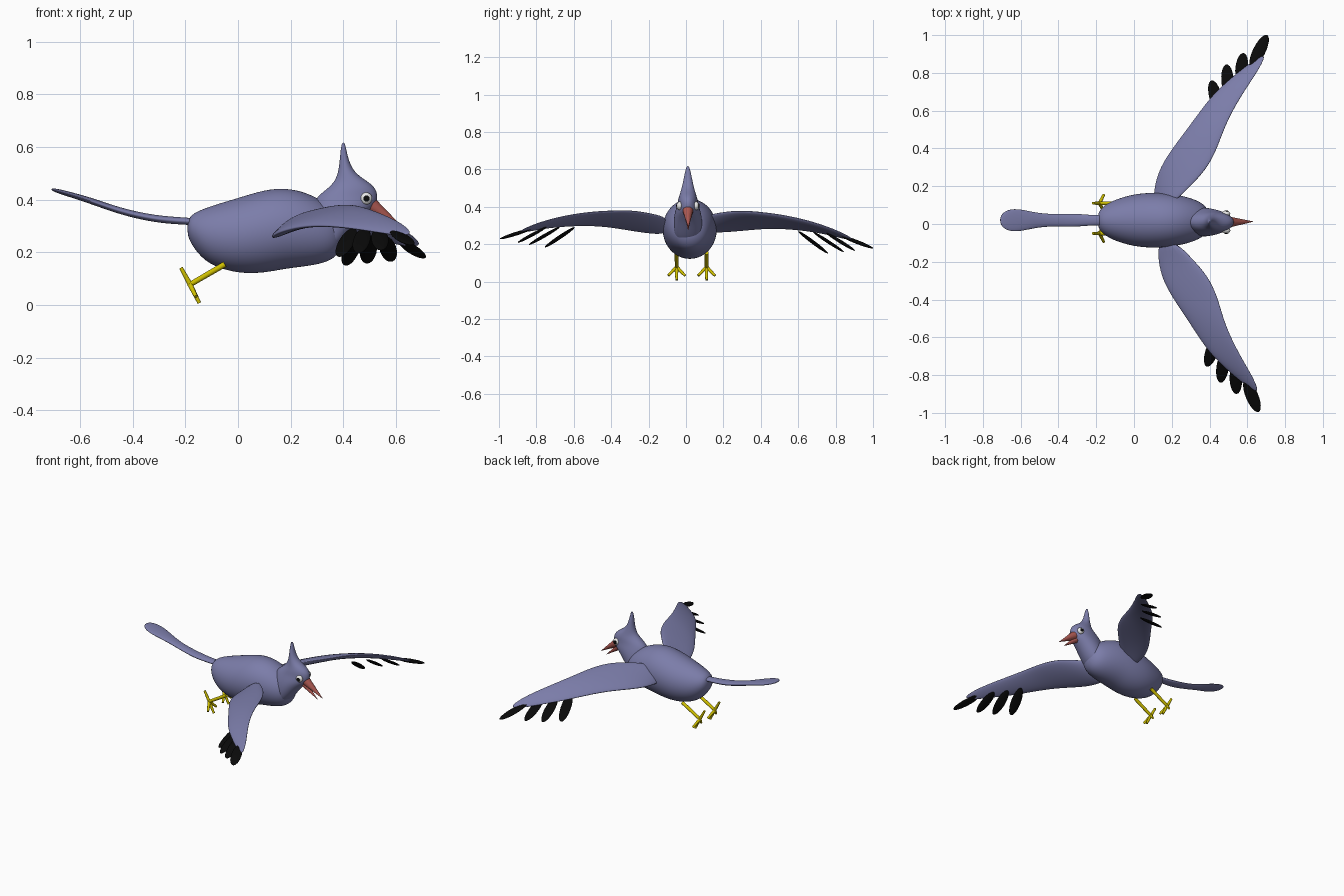
import bpy, bmesh, math
from mathutils import Vector, Matrix

cube = bpy.data.objects.get("Cube")
if cube:
    bpy.data.objects.remove(cube)


def material(name, rgb):
    m = bpy.data.materials.new(name)
    m.use_nodes = True
    col = (*rgb, 1.0)
    m.diffuse_color = col
    m.node_tree.nodes["Principled BSDF"].inputs["Base Color"].default_value = col
    return m


PLUMAGE = material("slate_blue", (0.2, 0.205, 0.4))
BLACK = material("black", (0.003, 0.003, 0.003))
YELLOW = material("leg_yellow", (0.62, 0.52, 0.0))
RED = material("beak_red", (0.42, 0.1, 0.085))
WHITE = material("eye_white", (0.8, 0.8, 0.8))


def finish(name, bm, mat, subdivide=0):
    bmesh.ops.recalc_face_normals(bm, faces=bm.faces)
    for f in bm.faces:
        f.smooth = True
    me = bpy.data.meshes.new(name)
    bm.to_mesh(me)
    bm.free()
    me.materials.append(mat)
    ob = bpy.data.objects.new(name, me)
    bpy.context.collection.objects.link(ob)
    if subdivide:
        mod = ob.modifiers.new("smooth", 'SUBSURF')
        mod.levels = mod.render_levels = subdivide
    return ob


def loft(name, rings, mat, place=lambda p: p, sides=16, subdivide=2):
    """Skin elliptical rings given as (centre, half axis, half axis)."""
    bm = bmesh.new()
    loops = []
    for c, a, b in rings:
        c, a, b = Vector(c), Vector(a), Vector(b)
        turn = [2 * math.pi * i / sides for i in range(sides)]
        loops.append([bm.verts.new(place(c + a * math.cos(t) + b * math.sin(t))) for t in turn])
    for lo, hi in zip(loops, loops[1:]):
        for i in range(sides):
            j = (i + 1) % sides
            bm.faces.new((lo[i], lo[j], hi[j], hi[i]))
    bm.faces.new(loops[0])
    bm.faces.new(loops[-1])
    return finish(name, bm, mat, subdivide)


def rod(name, start, end, r1, r2, mat):
    """Tapered cylinder between two points."""
    start, end = Vector(start), Vector(end)
    d = end - start
    m = Matrix.Translation((start + end) / 2) @ d.to_track_quat('Z', 'Y').to_matrix().to_4x4()
    bm = bmesh.new()
    bmesh.ops.create_cone(bm, cap_ends=True, segments=14, radius1=r1, radius2=r2,
                          depth=d.length, matrix=m)
    ob = finish(name, bm, mat)
    for p in ob.data.polygons:
        p.use_smooth = len(p.vertices) == 4
    return ob


def ellipsoid(name, centre, size, mat, rot=Matrix()):
    bm = bmesh.new()
    m = Matrix.Translation(centre) @ rot @ Matrix.Diagonal((*size, 1))
    bmesh.ops.create_uvsphere(bm, u_segments=24, v_segments=14, radius=1, matrix=m)
    return finish(name, bm, mat)


# Body: x, centre z, half width, half height
body = [(-.192, .29, .02, .02), (-.183, .29, .055, .05), (-.15, .275, .085, .085),
        (-.1, .263, .112, .117), (0, .263, .143, .147), (.1, .28, .15, .162),
        (.18, .292, .146, .157), (.26, .288, .132, .144), (.33, .275, .11, .118),
        (.38, .27, .08, .085), (.405, .27, .025, .03)]
loft("body", [((x, .02, z), (0, w, 0), (0, 0, h)) for x, z, w, h in body], PLUMAGE)

# Neck, head and crest in one stack: z, back x, front x, half width
head = [(.2, .3, .37, .06), (.27, .285, .43, .078), (.33, .28, .475, .078),
        (.375, .28, .525, .07), (.41, .295, .534, .058), (.44, .335, .527, .053),
        (.465, .362, .502, .045), (.49, .375, .46, .037), (.52, .383, .433, .029),
        (.56, .387, .418, .021), (.6, .391, .41, .012), (.618, .396, .404, .005)]
loft("head_and_crest", [(((b + f) / 2, .01, z), ((f - b) / 2, 0, 0), (0, w, 0))
                        for z, b, f, w in head], PLUMAGE)

# Tail: x, centre z, half width, half thickness
tail = [(-.14, .315, .03, .014), (-.22, .32, .026, .014), (-.32, .327, .038, .014),
        (-.45, .357, .031, .013), (-.54, .39, .045, .013), (-.62, .415, .064, .011),
        (-.68, .432, .055, .009), (-.71, .44, .02, .005)]
loft("tail", [((x, .02, z), (0, w, 0), (0, 0, h)) for x, z, w, h in tail], PLUMAGE)

# Beak, slightly open
rod("upper_beak", (.495, .01, .388), (.63, .013, .29), .031, .001, RED)
rod("lower_beak", (.48, .01, .365), (.59, .012, .276), .022, .001, RED)

# Wing sections: leading point, trailing point, half thickness
wing = [((.2, .1, .35), (.1, .1, .265), .022), ((.29, .19, .367), (.105, .2, .267), .024),
        ((.38, .28, .378), (.135, .3, .275), .024), ((.44, .39, .37), (.2, .4, .285), .022),
        ((.48, .51, .355), (.27, .49, .288), .02), ((.54, .63, .33), (.35, .6, .28), .018),
        ((.61, .74, .297), (.42, .69, .268), .015), ((.67, .83, .262), (.52, .78, .25), .012),
        ((.7, .9, .225), (.65, .88, .222), .006)]
# Flight feathers: base and tip
feathers = [((.45, .6, .27), (.41, .76, .15)), ((.5, .68, .265), (.49, .845, .158)),
            ((.56, .75, .26), (.58, .905, .165)), ((.62, .83, .245), (.705, 1, .178))]


def left_side(p):
    return Vector(p)


def right_side(p):
    # The opposite wing sits slightly swept back and raised
    t = max(0, (p[1] - .15) / .85)
    return Vector((p[0] + .025 - .07 * t, .005 - p[1], p[2] - .01 + .06 * t))


for side, place in (("left", left_side), ("right", right_side)):
    rings = []
    for lead, trail, thick in wing:
        lead, trail = Vector(lead), Vector(trail)
        rings.append(((lead + trail) / 2, (lead - trail) / 2, (0, 0, thick)))
    loft(side + "_wing", rings, PLUMAGE, place)
    for i, (base, tip) in enumerate(feathers):
        base, tip = place(base), place(tip)
        d = tip - base
        rot = d.to_track_quat('X', 'Z').to_matrix().to_4x4()
        ellipsoid(f"{side}_flight_feather_{i + 1}", (base + tip) / 2,
                  (d.length / 2, .033, .009), BLACK, rot)

# Eyes and legs on both sides
for side, s in (("left", 1), ("right", -1)):
    ellipsoid(side + "_eye", (.487, .01 + s * .044, .405), (.023, .016, .023), WHITE)
    ellipsoid(side + "_pupil", (.488, .01 + s * .0575, .405), (.012, .005, .012), BLACK)
    y = .03 + s * .08
    ankle = (-.182, y, .078)
    rod(side + "_leg", (-.05, y, .155), ankle, .011, .01, YELLOW)
    toes = {"hind": (-.217, y, .142), "middle": (-.147, y, .008),
            "outer": (-.16, y + s * .045, .032), "inner": (-.16, y - s * .045, .032)}
    for toe, end in toes.items():
        rod(f"{side}_{toe}_toe", ankle, end, .01, .007, YELLOW)
